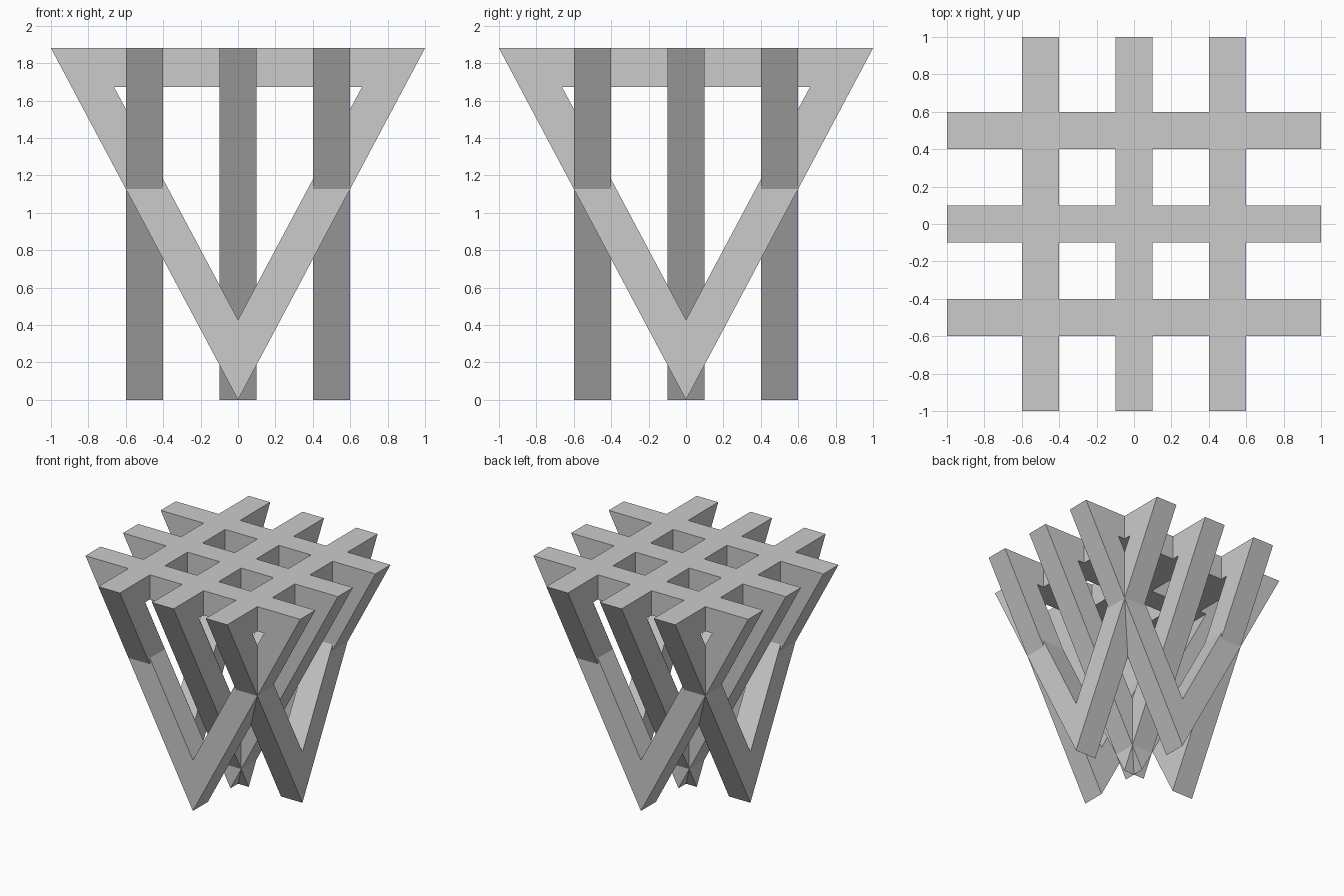
import bpy, bmesh
from mathutils import Matrix
from math import pi

if "Cube" in bpy.data.objects:
    bpy.data.objects.remove(bpy.data.objects["Cube"])

OUTER = [(-1, 1.88), (1, 1.88), (0, 0)]
INNER = [(-0.663, 1.673), (0.663, 1.673), (0, 0.427)]
OFFSETS = (-0.5, 0, 0.5)
HALF = 0.1


def frame_row(name, angle):
    """Three parallel hollow triangles, turned about z."""
    bm = bmesh.new()
    for off in OFFSETS:
        rings = [[bm.verts.new((x, off + s * HALF, z)) for x, z in loop]
                 for s in (-1, 1) for loop in (OUTER, INNER)]
        front_out, front_in, back_out, back_in = rings
        for a, b in ((front_out, front_in), (front_in, back_in),
                     (back_in, back_out), (back_out, front_out)):
            for i in range(3):
                j = (i + 1) % 3
                bm.faces.new((a[i], a[j], b[j], b[i]))
    bmesh.ops.recalc_face_normals(bm, faces=bm.faces)
    bm.transform(Matrix.Rotation(angle, 4, 'Z'))
    mesh = bpy.data.meshes.new(name)
    bm.to_mesh(mesh)
    bm.free()
    obj = bpy.data.objects.new(name, mesh)
    bpy.context.collection.objects.link(obj)
    return obj


# Two crossing rows of triangular frames fused into one lattice
lattice = frame_row("triangle_lattice", 0)
crossing = frame_row("crossing_frames", pi / 2)

union = lattice.modifiers.new("fuse", 'BOOLEAN')
union.operation = 'UNION'
union.solver = 'EXACT'
union.object = crossing
bpy.context.view_layer.objects.active = lattice
bpy.ops.object.modifier_apply(modifier=union.name)
bpy.data.objects.remove(crossing)
